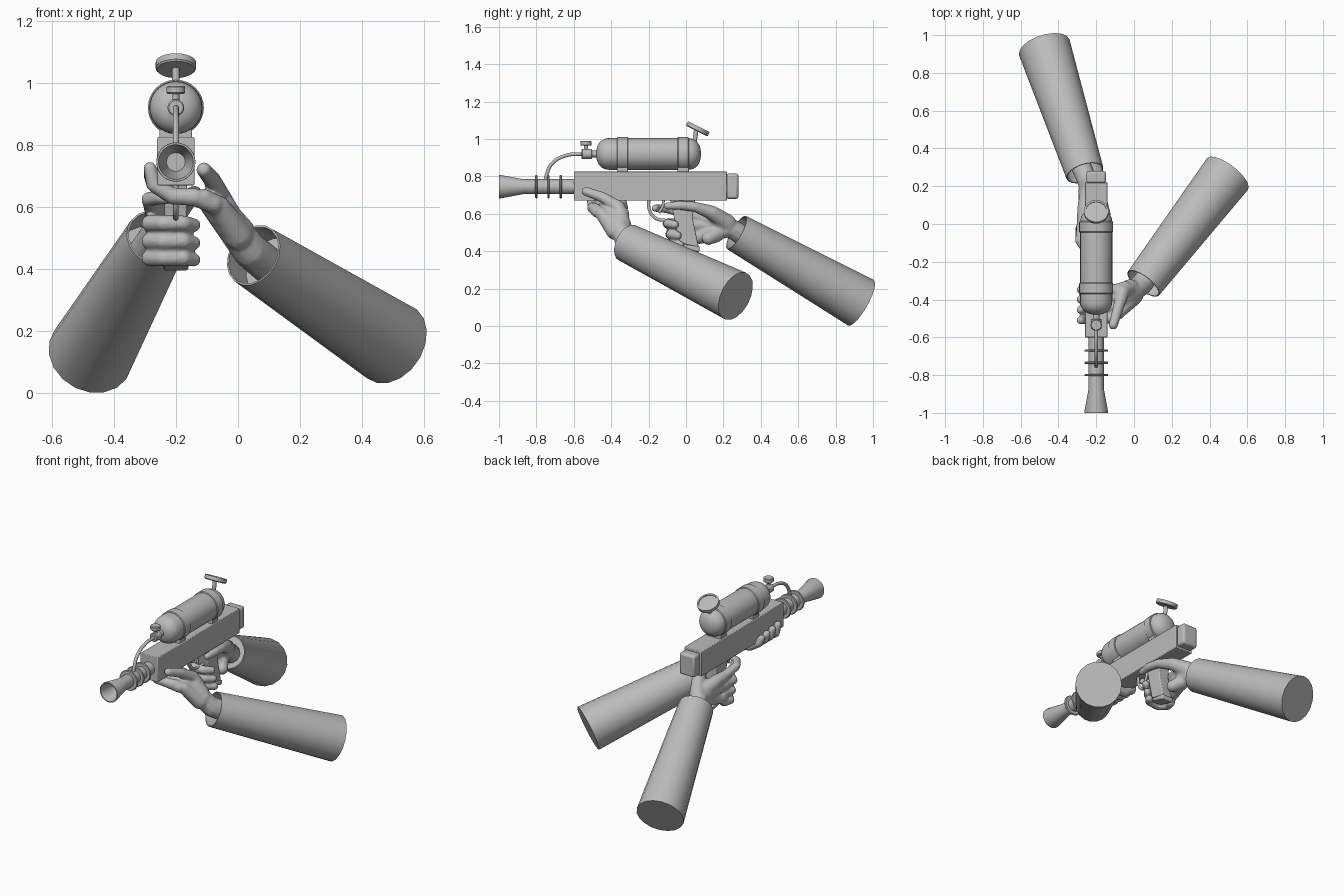
import bpy, bmesh, math
from mathutils import Vector, Matrix

if "Cube" in bpy.data.objects:
    bpy.data.objects.remove(bpy.data.objects["Cube"])

GX = -0.2  # centre line of the gun
grey = bpy.data.materials.new("grey")
grey.diffuse_color = (0.5, 0.5, 0.5, 1)
grey.use_nodes = True
grey.node_tree.nodes["Principled BSDF"].inputs["Base Color"].default_value = grey.diffuse_color


def finish(name, bm, angle=35):
    bmesh.ops.recalc_face_normals(bm, faces=bm.faces)
    me = bpy.data.meshes.new(name)
    bm.to_mesh(me)
    bm.free()
    me.polygons.foreach_set("use_smooth", [True] * len(me.polygons))
    me.set_sharp_from_angle(angle=math.radians(angle))
    me.materials.append(grey)
    ob = bpy.data.objects.new(name, me)
    bpy.context.collection.objects.link(ob)
    return ob


def bevel(ob, width):
    m = ob.modifiers.new("bevel", 'BEVEL')
    m.width, m.segments = width, 2
    m.limit_method = 'ANGLE'


def box(name, x, y, z, width=0.004):
    bm = bmesh.new()
    bmesh.ops.create_cube(bm, size=1)
    for v in bm.verts:
        v.co = Vector([lo + (c + 0.5) * (hi - lo) for c, (lo, hi) in zip(v.co, (x, y, z))])
    ob = finish(name, bm)
    bevel(ob, width)
    return ob


def lathe(name, profile, origin, axis, sides=32):
    """Revolve (radius, distance) pairs about an axis."""
    bm = bmesh.new()
    q = Vector(axis).to_track_quat('Z', 'Y')
    rings = []
    for r, h in profile:
        rings.append([bm.verts.new(Vector(origin) + q @ Vector(
            (r * math.cos(i * math.tau / sides), r * math.sin(i * math.tau / sides), h)))
            for i in range(sides)])
    for a, b in zip(rings, rings[1:]):
        for i in range(sides):
            j = (i + 1) % sides
            bm.faces.new((a[i], a[j], b[j], b[i]))
    bmesh.ops.remove_doubles(bm, verts=bm.verts, dist=1e-5)
    return finish(name, bm)


def disc(name, r, h, origin, axis, sides=28, edge=0.004):
    p = [(0, -h / 2), (r - edge, -h / 2), (r, -h / 2 + edge),
         (r, h / 2 - edge), (r - edge, h / 2), (0, h / 2)]
    return lathe(name, p, origin, axis, sides)


def prism(name, pts, half):
    """Extrude a side outline (y, z) across the gun."""
    bm = bmesh.new()
    f = bm.faces.new([bm.verts.new((GX - half, y, z)) for y, z in pts])
    ext = bmesh.ops.extrude_face_region(bm, geom=[f])
    for v in ext['geom']:
        if isinstance(v, bmesh.types.BMVert):
            v.co.x += 2 * half
    ob = finish(name, bm)
    bevel(ob, 0.006)
    return ob


def wire(name, pts, r):
    cu = bpy.data.curves.new(name, 'CURVE')
    cu.dimensions = '3D'
    cu.bevel_depth, cu.bevel_resolution, cu.use_fill_caps = r, 3, True
    sp = cu.splines.new('BEZIER')
    sp.bezier_points.add(len(pts) - 1)
    for b, (y, z) in zip(sp.bezier_points, pts):
        b.co = (GX, y, z)
        b.handle_left_type = b.handle_right_type = 'AUTO'
    cu.materials.append(grey)
    ob = bpy.data.objects.new(name, cu)
    bpy.context.collection.objects.link(ob)


def hand(name, chains):
    """Fuse chains of (x, y, z, radius) into one smooth skin."""
    bm = bmesh.new()
    for ch in chains:
        for a, b in zip(ch, ch[1:]):
            a, b = Vector(a), Vector(b)
            n = max(2, int((a - b).xyz.length / (0.3 * min(a[3], b[3]))))
            for i in range(n + 1):
                p = a.lerp(b, i / n)
                bmesh.ops.create_icosphere(bm, subdivisions=2, radius=p[3],
                                           matrix=Matrix.Translation(p.xyz))
    ob = finish(name, bm, 180)
    m = ob.modifiers.new("fuse", 'REMESH')
    m.mode, m.voxel_size, m.use_smooth_shade = 'VOXEL', 0.007, True
    s = ob.modifiers.new("soften", 'SMOOTH')
    s.factor, s.iterations = 0.5, 4


def sleeve(name, near, far, r0, r1):
    a, d = Vector(near), Vector(far) - Vector(near)
    n = d.length
    lathe(name, [(0, 0.1), (r0 - 0.006, 0.1), (r0 - 0.006, 0), (r0, 0),
                 (r0 + (r1 - r0) * 0.5, n * 0.5), (r1, n), (0, n)], a, d, 18)


# Receiver and rear cap
box("receiver", (GX - 0.06, GX + 0.06), (-0.6, 0.22), (0.67, 0.825))
box("rear_cap", (GX - 0.052, GX + 0.052), (0.215, 0.28), (0.68, 0.815), 0.012)

# Barrel with flared hollow muzzle and cooling rings
lathe("barrel", [(0, 0.41), (0.04, 0.41), (0.04, 0.13), (0.063, 0.005), (0.062, 0),
                 (0.056, 0), (0.03, 0.12), (0, 0.12)], (GX, -1, 0.745), (0, 1, 0))
for i, y in enumerate((-0.80, -0.735, -0.67)):
    disc(f"barrel_ring_{i}", 0.063, 0.012, (GX, y, 0.745), (0, 1, 0))

# Gas tank with rounded ends, bands and mounts
ends = [(0.085 * math.sin(t) ** 0.85, 0.075 * (1 - math.cos(t) ** 0.85))
        for t in (i * math.pi / 16 for i in range(8))] + [(0.085, 0.075)]
lathe("tank", ends + [(r, 0.56 - h) for r, h in reversed(ends)], (GX, -0.48, 0.92), (0, 1, 0))
for i, y in enumerate((-0.34, -0.015)):
    disc(f"tank_band_{i}", 0.09, 0.06, (GX, y, 0.92), (0, 1, 0), 32)
    box(f"tank_mount_{i}", (GX - 0.052, GX + 0.052), (y - 0.03, y + 0.03), (0.815, 0.865))

# Valve, knob and hose
disc("valve_neck", 0.018, 0.07, (GX, -0.50, 0.92), (0, 1, 0), 20)
disc("valve_body", 0.027, 0.055, (GX, -0.53, 0.92), (0, 1, 0), 20)
disc("valve_stem", 0.011, 0.06, (GX, -0.535, 0.95), (0, 0, 1), 16)
disc("valve_knob", 0.03, 0.026, (GX, -0.535, 0.977), (0, 0, 1), 20)
wire("hose", [(-0.54, 0.92), (-0.64, 0.912), (-0.715, 0.87), (-0.745, 0.81), (-0.755, 0.75)], 0.01)

# Pressure gauge tilted backward
disc("gauge_stem", 0.012, 0.08, (GX, 0.05, 1.015), (0, 0.15, 1), 16)
tilt = Vector((0, 0.45, 0.89)).normalized()
lathe("gauge", [(0, -0.013), (0.06, -0.013), (0.065, -0.008), (0.065, 0.013),
                (0.055, 0.013), (0.055, 0.008), (0, 0.008)], (GX, 0.063, 1.054), tilt)

# Grip, trigger guard and trigger
prism("grip", [(-0.085, 0.68), (0.05, 0.68), (0.035, 0.58), (0.068, 0.42), (-0.035, 0.445),
               (-0.06, 0.56)], 0.036)
prism("grip_base", [(-0.04, 0.44), (-0.042, 0.425), (0.07, 0.395), (0.075, 0.425)], 0.04)
wire("trigger_guard", [(-0.2, 0.68), (-0.195, 0.62), (-0.165, 0.578), (-0.11, 0.565),
                       (-0.06, 0.565)], 0.009)
wire("trigger", [(-0.12, 0.68), (-0.125, 0.64), (-0.145, 0.605)], 0.008)

# Rear hand wrapped around the grip
rear = [
    [(-0.31, 0.38, 0.43, .06), (-0.265, 0.27, 0.505, .055), (-0.235, 0.19, 0.55, .05),
     (-0.262, 0.08, 0.585, .04), (-0.275, 0.0, 0.60, .03)],
    [(-0.245, 0.22, 0.535, .05), (-0.255, 0.1, 0.54, .042), (-0.275, 0.0, 0.54, .03)],
    [(-0.245, 0.22, 0.52, .048), (-0.24, 0.12, 0.49, .045), (-0.27, 0.02, 0.46, .03)],
    [(-0.23, 0.16, 0.49, .045), (-0.195, 0.12, 0.468, .036)],
    [(-0.235, 0.22, 0.55, .05), (-0.185, 0.14, 0.605, .04), (-0.15, 0.05, 0.637, .028),
     (-0.14, -0.03, 0.645, .025), (-0.145, -0.1, 0.642, .02)],
    [(-0.275, 0.0, 0.60, .03), (-0.287, -0.09, 0.625, .025), (-0.25, -0.15, 0.63, .022),
     (-0.205, -0.165, 0.63, .02)]]
for k, z in enumerate((0.548, 0.49, 0.436)):
    s = k * 0.015  # fingers follow the slant of the grip
    rear.append([(-0.272, 0.01, z, .029), (-0.284, -0.06 + s, z, .028), (-0.24, -0.1 + s, z, .027),
                 (-0.175, -0.095 + s, z, .026), (-0.142, -0.06 + s, z - 0.006, .023)])
hand("rear_hand", rear)

# Front hand cradling the receiver from below
front = [
    [(0.10, -0.24, 0.41, .062), (0.04, -0.32, 0.46, .06), (-0.02, -0.37, 0.54, .055),
     (-0.08, -0.42, 0.605, .042)],
    [(0.0, -0.36, 0.52, .055), (-0.05, -0.34, 0.60, .038), (-0.11, -0.35, 0.63, .03)],
    [(0.0, -0.38, 0.51, .05), (-0.06, -0.45, 0.60, .036), (-0.11, -0.49, 0.63, .03)],
    [(-0.02, -0.34, 0.54, .05), (-0.06, -0.36, 0.635, .036), (-0.085, -0.45, 0.69, .029),
     (-0.11, -0.535, 0.72, .025)]]
for k, y in enumerate((-0.5, -0.445, -0.39, -0.338)):
    front.append([(-0.08, y * 0.7 - 0.125, 0.61, .032), (-0.14, y, 0.632, .03),
                  (-0.21, y, 0.635, .028), (-0.27, y - 0.005, 0.672, .026),
                  (-0.283, y - 0.01, 0.725 - k * 0.008, .022)])
hand("front_hand", front)

# Open-cuffed sleeves with closed far ends
sleeve("rear_sleeve", (-0.26, 0.27, 0.50), (-0.475, 0.935, 0.125), 0.102, 0.14)
sleeve("front_sleeve", (0.05, -0.315, 0.445), (0.495, 0.265, 0.16), 0.104, 0.137)
